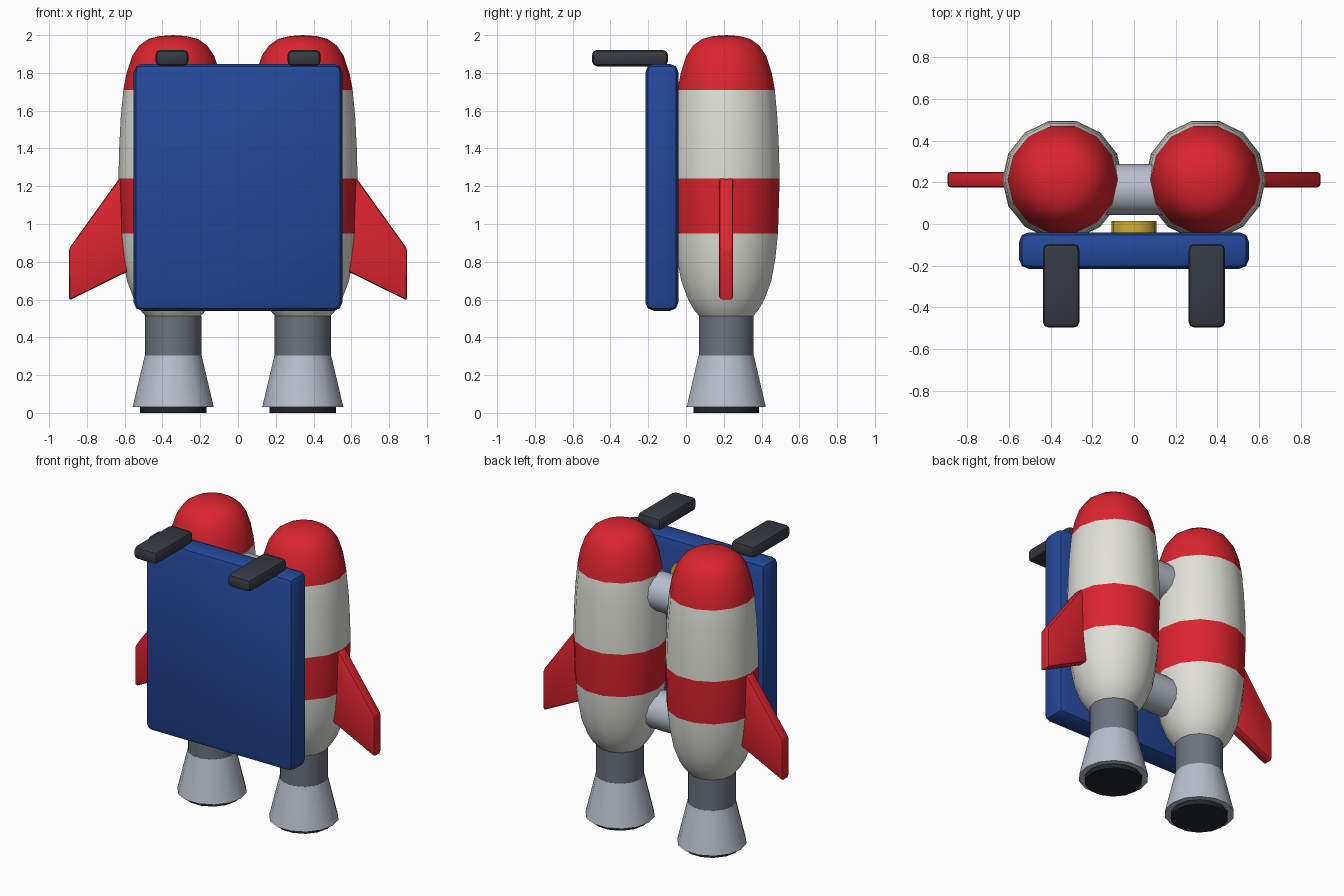
import bpy, bmesh, math
from mathutils import Matrix

if "Cube" in bpy.data.objects:
    bpy.data.objects.remove(bpy.data.objects["Cube"])

TX, TY = 0.343, 0.213      # tank axis position
SIDES = 14


def material(name, srgb):
    m = bpy.data.materials.new(name)
    lin = [c / 12.92 if c <= 0.04045 else ((c + 0.055) / 1.055) ** 2.4 for c in srgb]
    m.diffuse_color = (*lin, 1)
    m.use_nodes = True
    m.node_tree.nodes["Principled BSDF"].inputs["Base Color"].default_value = m.diffuse_color
    return m


RED = material("red", (0.86, 0.14, 0.18))
WHITE = material("off_white", (0.88, 0.88, 0.85))
BLUE = material("blue", (0.14, 0.28, 0.60))
STEEL = material("light_steel", (0.72, 0.75, 0.80))
GREY = material("dark_grey", (0.42, 0.45, 0.49))
CHARCOAL = material("charcoal", (0.21, 0.23, 0.26))
BLACK = material("near_black", (0.13, 0.15, 0.17))
GOLD = material("gold", (0.83, 0.68, 0.20))


def finish(bm, name, mats, angle=30):
    bmesh.ops.recalc_face_normals(bm, faces=bm.faces)
    me = bpy.data.meshes.new(name)
    bm.to_mesh(me)
    bm.free()
    for m in mats:
        me.materials.append(m)
    ob = bpy.data.objects.new(name, me)
    bpy.context.collection.objects.link(ob)
    bpy.ops.object.select_all(action='DESELECT')
    ob.select_set(True)
    bpy.context.view_layer.objects.active = ob
    bpy.ops.object.shade_smooth_by_angle(angle=math.radians(angle))
    return ob


def lathe(name, profile, mats, x, rule=None, angle=30):
    """Turn (radius, z) points around the vertical tank axis; ends are capped."""
    bm = bmesh.new()
    rings = []
    for r, z in profile:
        if r == 0:
            rings.append([bm.verts.new((x, TY, z))] * SIDES)
        else:
            rings.append([bm.verts.new((x + r * math.cos(2 * math.pi * i / SIDES),
                                        TY + r * math.sin(2 * math.pi * i / SIDES), z))
                          for i in range(SIDES)])
    for a, b in zip(rings, rings[1:]):
        for i in range(SIDES):
            j = (i + 1) % SIDES
            bm.faces.new(list(dict.fromkeys((a[i], a[j], b[j], b[i]))))
    for (r, z), ring in zip(profile, rings):
        if r and ring in (rings[0], rings[-1]):
            bm.faces.new(ring)
    if rule:
        for f in bm.faces:
            f.material_index = rule(f.calc_center_median().z)
    return finish(bm, name, mats, angle)


def box(name, lo, hi, mat, bevel, segments):
    bm = bmesh.new()
    size = [h - l for l, h in zip(lo, hi)]
    mid = [(h + l) / 2 for l, h in zip(lo, hi)]
    bmesh.ops.create_cube(bm, size=1, matrix=Matrix.Translation(mid) @ Matrix.Diagonal((*size, 1)))
    bmesh.ops.bevel(bm, geom=bm.edges[:], offset=bevel, segments=segments, profile=0.5, affect='EDGES')
    return finish(bm, name, [mat])


def rod(name, mid, radius, length, axis, mat, sides):
    bm = bmesh.new()
    rot = Matrix.Rotation(math.pi / 2, 4, 'Y' if axis == 'X' else 'X')
    bmesh.ops.create_cone(bm, cap_ends=True, segments=sides, radius1=radius, radius2=radius,
                          depth=length, matrix=Matrix.Translation(mid) @ rot)
    return finish(bm, name, [mat], 40)


TANK = [(0.14, 0.505), (0.175, 0.545), (0.207, 0.60), (0.245, 0.70), (0.267, 0.82),
        (0.281, 0.95), (0.29, 1.24), (0.286, 1.40), (0.278, 1.56), (0.264, 1.71),
        (0.247, 1.80), (0.217, 1.89), (0.18, 1.945), (0.13, 1.98), (0.07, 1.995), (0, 2.0)]


def tank_colour(z):
    return 1 if z > 1.71 or 0.95 < z < 1.24 else 0


for side, s in (("left", -1), ("right", 1)):
    x = s * TX
    # fuel tank with red nose and band
    lathe(side + "_tank", TANK, [WHITE, RED], x, tank_colour, 40)
    # neck, nozzle bell and dark exhaust opening
    lathe(side + "_neck", [(0.149, 0.30), (0.149, 0.512)], [GREY], x)
    lathe(side + "_nozzle", [(0.215, 0.03), (0.150, 0.305)], [STEEL], x)
    lathe(side + "_exhaust", [(0.177, 0.0), (0.177, 0.04)], [BLACK], x)

    # side fin
    bm = bmesh.new()
    outline = [(0.57, 1.25), (0.622, 1.25), (0.895, 0.87), (0.895, 0.595), (0.57, 0.755)]
    face = bm.faces.new([bm.verts.new((s * px, TY - 0.037, pz)) for px, pz in outline])
    new = bmesh.ops.extrude_face_region(bm, geom=[face])["geom"]
    bmesh.ops.translate(bm, vec=(0, 0.074, 0),
                        verts=[v for v in new if isinstance(v, bmesh.types.BMVert)])
    bmesh.ops.recalc_face_normals(bm, faces=bm.faces)
    bmesh.ops.bevel(bm, geom=bm.edges[:], offset=0.014, segments=2, profile=0.5, affect='EDGES')
    finish(bm, side + "_fin", [RED])

    # shoulder strap
    x0, x1 = sorted((s * 0.262, s * 0.438))
    box(side + "_strap", (x0, -0.498, 1.835), (x1, -0.095, 1.922), CHARCOAL, 0.028, 2)

# back panel
box("back_panel", (-0.552, -0.215, 0.54), (0.552, -0.04, 1.848), BLUE, 0.045, 2)

# cross tubes joining the tanks
for name, z in (("lower_cross_tube", 0.79), ("upper_cross_tube", 1.59)):
    rod(name, (0, 0.166, z), 0.123, 0.5, 'X', STEEL, 12)

# round badge plate behind the panel
rod("gold_disc", (0, -0.02, 1.64), 0.108, 0.07, 'Y', GOLD, 16)
